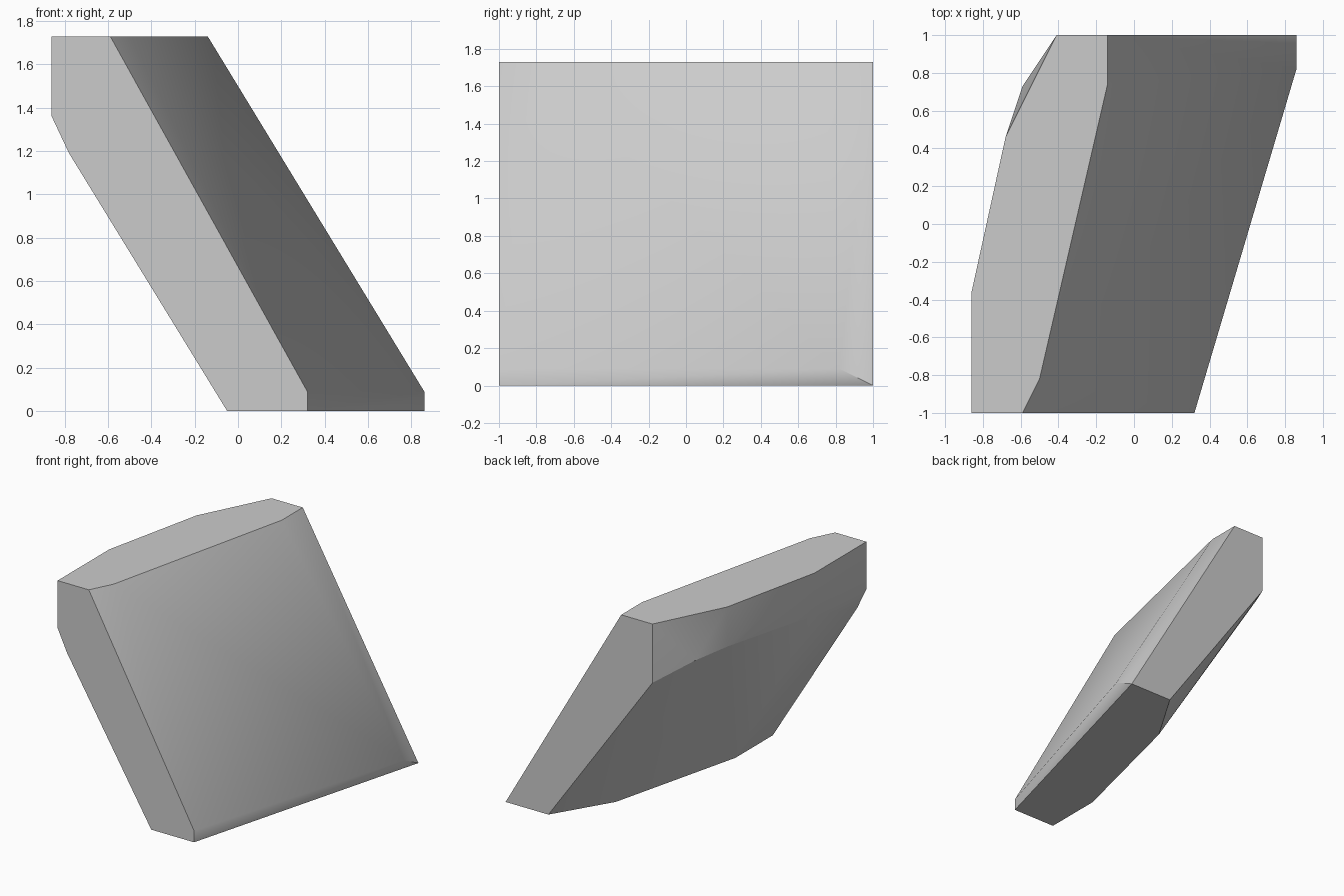
import bpy
import bmesh
import math

# Remove the default cube only
default_cube = bpy.data.objects.get("Cube")
if default_cube:
    bpy.data.objects.remove(default_cube, do_unlink=True)

TOP = 1.73
FRONT, BACK = -1, 1

# Plain grey stone colour
grey = bpy.data.materials.new("stone_grey")
grey.use_nodes = True
colour = (0.6, 0.6, 0.6, 1)
grey.diffuse_color = colour
grey.node_tree.nodes["Principled BSDF"].inputs["Base Color"].default_value = colour


def at_height(outline, height):
    """Lift a flat outline to the given height."""
    return [(x, y, height) for x, y in outline]


# Flat top and flat foot of the leaning slab
top_outline = [(-.86, FRONT), (-.59, FRONT), (-.5, -.82), (-.14, .74),
               (-.14, BACK), (-.41, BACK), (-.68, .46), (-.86, -.36)]
foot_outline = [(.32, FRONT), (.86, BACK), (.49, BACK),
                (.22, .55), (-.05, -.54), (-.05, FRONT)]

# Low lip where the broad slope meets the foot
lip = at_height([(.32, FRONT), (.86, .82)], .09)

# Upright band along the overhanging side
overhang = [(-.41, BACK, 1.27), (-.59, .73, 1.39), (-.68, .46, 1.42),
            (-.78, 0, 1.41), (-.86, -.36, 1.4), (-.86, FRONT, 1.36),
            (-.78, FRONT, 1.19)]

# Wrap the outlines into one solid faceted slab
bm = bmesh.new()
corners = at_height(top_outline, TOP) + at_height(foot_outline, 0) + lip + overhang
for corner in corners:
    bm.verts.new(corner)
hull = bmesh.ops.convex_hull(bm, input=bm.verts[:])
unused = {item for item in hull["geom_interior"] + hull["geom_unused"]
          if isinstance(item, bmesh.types.BMVert)}
bmesh.ops.delete(bm, geom=list(unused), context="VERTS")
bmesh.ops.dissolve_limit(bm, angle_limit=math.radians(1),
                         verts=bm.verts[:], edges=bm.edges[:])
bmesh.ops.recalc_face_normals(bm, faces=bm.faces[:])

mesh = bpy.data.meshes.new("leaning_slab")
bm.to_mesh(mesh)
bm.free()
mesh.materials.append(grey)
slab = bpy.data.objects.new("leaning_slab", mesh)
bpy.context.collection.objects.link(slab)

# Soft shading over the shallow facets, crisp outer edges
bpy.ops.object.select_all(action="DESELECT")
slab.select_set(True)
bpy.context.view_layer.objects.active = slab
bpy.ops.object.shade_smooth_by_angle(angle=math.radians(30))
